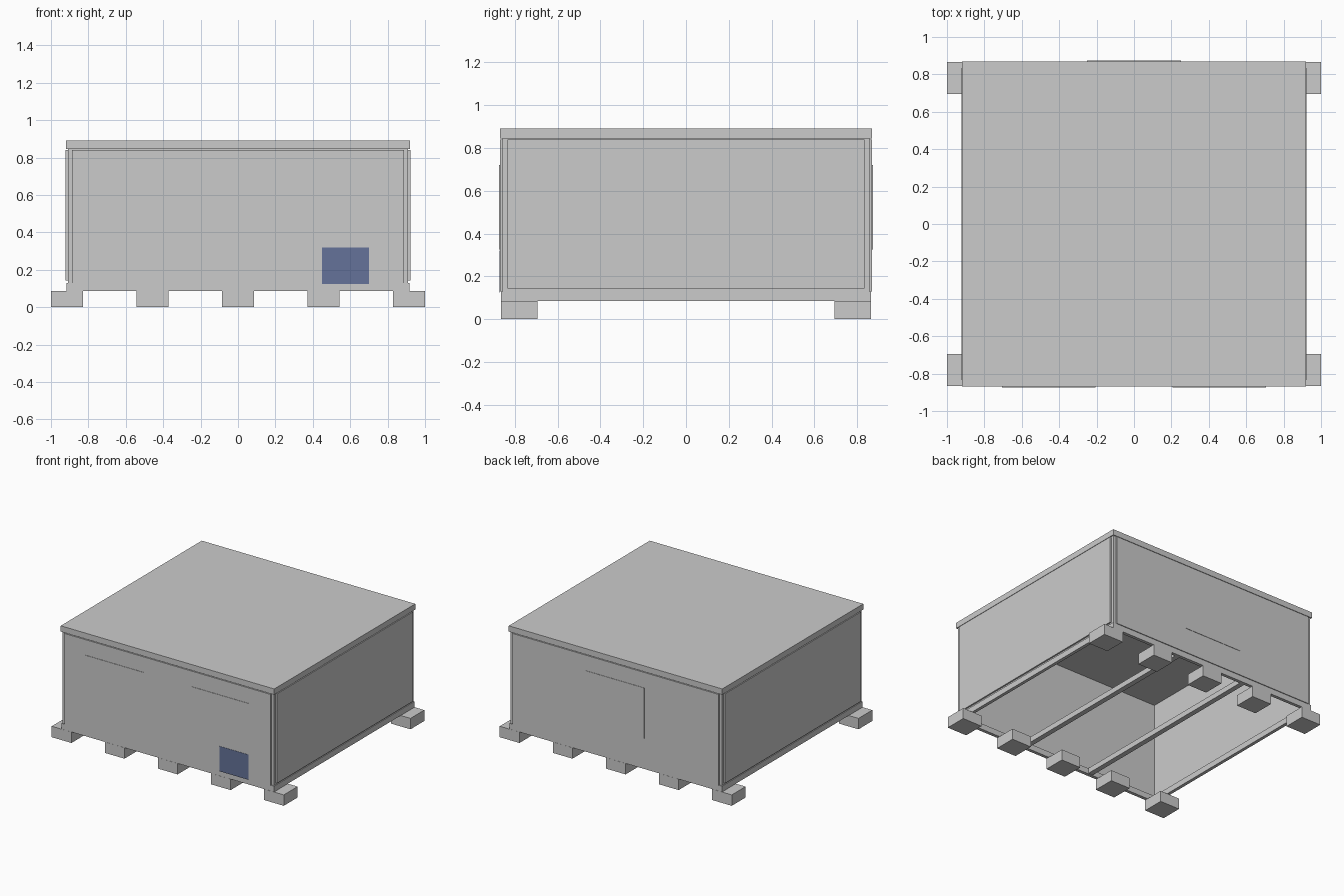
import bpy

if "Cube" in bpy.data.objects:
    bpy.data.objects.remove(bpy.data.objects["Cube"])

def box(name, x0, x1, y0, y1, z0, z1, bevel=0):
    """Axis-aligned box given by its limits."""
    bpy.ops.mesh.primitive_cube_add(size=1, location=((x0+x1)/2, (y0+y1)/2, (z0+z1)/2))
    ob = bpy.context.object
    ob.name = name
    ob.scale = (x1-x0, y1-y0, z1-z0)
    bpy.ops.object.transform_apply(location=False, rotation=False, scale=True)
    return ob

def ring(name, hx, hy, z0, z1, t):
    """Rectangular frame: an open outline thickened inwards."""
    pts = [(-hx, -hy), (hx, -hy), (hx, hy), (-hx, hy)]
    inn = [(x - t*(1 if x > 0 else -1), y - t*(1 if y > 0 else -1)) for x, y in pts]
    verts = [(x, y, z) for loop in (pts, inn) for z in (z0, z1) for x, y in loop]
    faces = []
    for i in range(4):
        j = (i+1) % 4
        faces += [(i, j, 4+j, 4+i), (8+j, 8+i, 12+i, 12+j),
                  (4+i, 4+j, 12+j, 12+i), (j, i, 8+i, 8+j)]
    me = bpy.data.meshes.new(name)
    me.from_pydata(verts, [], faces)
    ob = bpy.data.objects.new(name, me)
    bpy.context.collection.objects.link(ob)
    return ob

HX, HY = 0.92, 0.868

# Foundation blocks, five along the front and five along the back
for i in range(5):
    x = -0.915 + i*0.4575
    for side, y0 in (("front", -0.865), ("back", 0.695)):
        box(f"{side}_block_{i+1}", x-0.085, x+0.085, y0, y0+0.17, 0, 0.085)

# Base frame with floor beams, open underneath
ring("base_frame", HX-0.004, HY-0.004, 0.085, 0.13, 0.025)
for i, x in enumerate((-0.3, 0.3)):
    box(f"floor_beam_{i+1}", x-0.02, x+0.02, -HY+0.03, HY-0.03, 0.088, 0.13)

# Hollow wall shell; its corners show as the posts
ring("wall_shell", HX-0.01, HY-0.01, 0.13, 0.885, 0.004)

# Roof sheet and the rim that overhangs the posts
box("roof_sheet", -HX+0.004, HX-0.004, -HY+0.004, HY-0.004, 0.884, 0.89)
ring("roof_rim", HX, HY, 0.845, 0.89, 0.008)

# Wall panels, standing slightly proud of the shell
for s, side in ((-1, "left"), (1, "right")):
    a, b = sorted((s*(HX-0.01), s*(HX+0.002)))
    box(f"{side}_panel", a, b, -0.835, 0.835, 0.143, 0.84)
for s, side in ((-1, "front"), (1, "back")):
    a, b = sorted((s*(HY-0.01), s*(HY+0.002)))
    box(f"{side}_panel", -0.888, 0.888, a, b, 0.13, 0.84)

# Shallow window plates
for i, x in enumerate((-0.455, 0.455)):
    box(f"front_window_{i+1}", x-0.25, x+0.25, -HY-0.005, -HY, 0.325, 0.72)
box("back_window", -0.25, 0.25, HY, HY+0.005, 0.325, 0.72)

# Blue wall hatch
hatch = box("wall_hatch", 0.45, 0.70, -HY-0.004, -HY, 0.125, 0.32)
blue = bpy.data.materials.new("hatch_blue")
blue.diffuse_color = (0.13, 0.17, 0.32, 1)
blue.use_nodes = True
blue.node_tree.nodes["Principled BSDF"].inputs["Base Color"].default_value = blue.diffuse_color
hatch.data.materials.append(blue)
